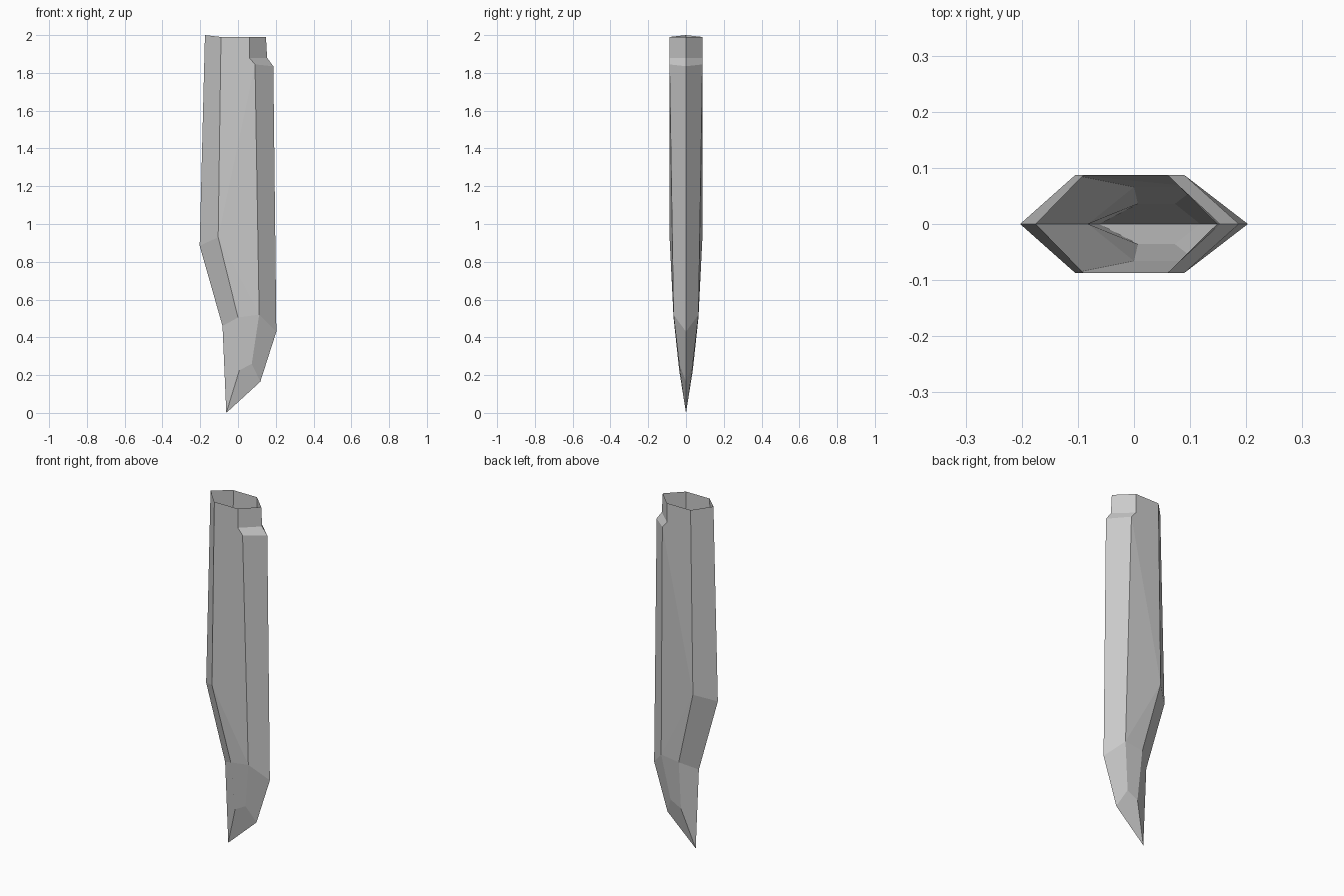
import bpy
import bmesh

if "Cube" in bpy.data.objects:
    bpy.data.objects.remove(bpy.data.objects["Cube"])

bm = bmesh.new()


def column(points):
    return [bm.verts.new(p) for p in points]


def strip(a, b):
    for i in range(len(a) - 1):
        bm.faces.new((a[i], a[i + 1], b[i + 1], b[i]))


# Edge outlines on the centre plane, top to bottom
left = column([(-0.175, 0, 2.0), (-0.203, 0, 0.885), (-0.082, 0, 0.46), (-0.062, 0, 0)])
right = column([(0.148, 0, 1.99), (0.154, 0, 1.88), (0.187, 0, 1.835),
                (0.203, 0, 0.43), (0.118, 0, 0.165)])

# Ridge lines of the front face, top to bottom
ridge_l = column([(-0.09, -0.087, 1.99), (-0.105, -0.087, 0.93),
                  (0.0, -0.066, 0.505), (0.007, -0.036, 0.225)])
ridge_r = column([(0.06, -0.087, 1.99), (0.06, -0.087, 1.88), (0.09, -0.087, 1.845),
                  (0.112, -0.066, 0.52), (0.073, -0.036, 0.26)])

# Bevels on both sides
strip(left, ridge_l)
strip(ridge_r, right)

# Broad front face and pointed tip
bm.faces.new((ridge_l[0], ridge_l[1], ridge_r[2], ridge_r[1], ridge_r[0]))
bm.faces.new((ridge_l[1], ridge_r[3], ridge_r[2]))
bm.faces.new((ridge_l[1], ridge_l[2], ridge_r[3]))
bm.faces.new((ridge_l[2], ridge_l[3], ridge_r[4], ridge_r[3]))
bm.faces.new((left[3], right[4], ridge_r[4], ridge_l[3]))

mesh = bpy.data.meshes.new("blade_shard")
bm.to_mesh(mesh)
bm.free()
blade = bpy.data.objects.new("blade_shard", mesh)
bpy.context.collection.objects.link(blade)

# Back half mirrors the front; the top stays open
mirror = blade.modifiers.new("mirror", 'MIRROR')
mirror.use_axis = (False, True, False)
mirror.use_clip = True
